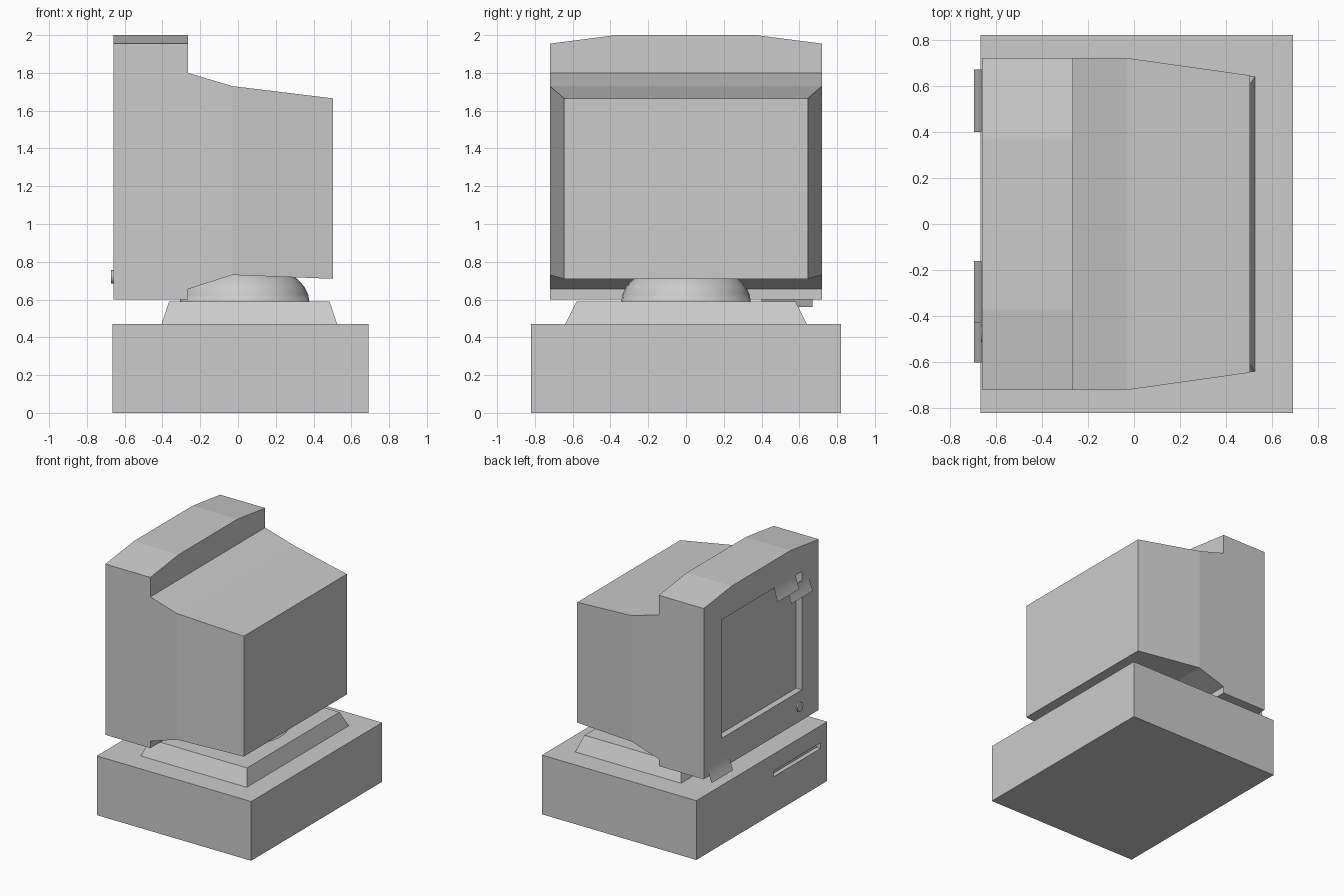
import bpy, bmesh
from math import pi
from mathutils import Vector

cube = bpy.data.objects.get("Cube")
if cube:
    bpy.data.objects.remove(cube, do_unlink=True)

grey = bpy.data.materials.new("light_grey")
grey.use_nodes = True
COLOUR = (0.6, 0.6, 0.6, 1)
grey.diffuse_color = COLOUR
grey.node_tree.nodes["Principled BSDF"].inputs["Base Color"].default_value = COLOUR


def finish(name, bm):
    mesh = bpy.data.meshes.new(name)
    bm.to_mesh(mesh)
    bm.free()
    obj = bpy.data.objects.new(name, mesh)
    bpy.context.collection.objects.link(obj)
    mesh.materials.append(grey)
    return obj


def loft(name, first, second):
    """Closed solid between two matching outlines."""
    bm = bmesh.new()
    a = [bm.verts.new(p) for p in first]
    b = [bm.verts.new(p) for p in second]
    bm.faces.new(a)
    bm.faces.new(b)
    for i in range(len(a)):
        j = (i + 1) % len(a)
        bm.faces.new((a[i], a[j], b[j], b[i]))
    bmesh.ops.recalc_face_normals(bm, faces=bm.faces)
    return finish(name, bm)


def rectangle(x0, x1, y, z):
    return [(x0, -y, z), (x1, -y, z), (x1, y, z), (x0, y, z)]


def box(name, x, y, z):
    return loft(name, *[[(x[0], y[0], h), (x[1], y[0], h), (x[1], y[1], h), (x[0], y[1], h)]
                        for h in z])


def cut(target, cutter):
    mod = target.modifiers.new("recess", "BOOLEAN")
    mod.operation = "DIFFERENCE"
    mod.solver = "EXACT"
    mod.object = cutter
    bpy.context.view_layer.objects.active = target
    bpy.ops.object.modifier_apply(modifier=mod.name)
    bpy.data.objects.remove(cutter, do_unlink=True)


# Computer case with a disk slot
case = loft("computer_case", rectangle(-0.665, 0.69, 0.82, 0), rectangle(-0.665, 0.69, 0.82, 0.47))
cut(case, box("slot_cutter", (-0.8, -0.63), (-0.735, -0.145), (0.29, 0.335)))

# Sloped plinth and flattened swivel dome
loft("stand_plinth", rectangle(-0.405, 0.525, 0.64, 0.47), rectangle(-0.365, 0.485, 0.58, 0.59))

bm = bmesh.new()
bmesh.ops.create_uvsphere(bm, u_segments=32, v_segments=16, radius=1)
bmesh.ops.bisect_plane(bm, geom=bm.verts[:] + bm.edges[:] + bm.faces[:],
                       plane_co=(0, 0, 0), plane_no=(0, 0, 1), clear_inner=True)
bmesh.ops.scale(bm, vec=(0.343, 0.343, 0.21), verts=bm.verts)
bmesh.ops.translate(bm, vec=(0.035, 0, 0.587), verts=bm.verts)
for face in bm.faces:
    face.smooth = True
finish("swivel_dome", bm)

# Front housing with a hooded top and a recessed screen
outline = [(-0.72, 0.6), (0.72, 0.6), (0.72, 1.955), (0.37, 2.0), (-0.37, 2.0), (-0.72, 1.955)]
housing = loft("screen_housing", *[[(x, y, z) for y, z in outline] for x in (-0.66, -0.265)])
cut(housing, box("screen_cutter", (-0.8, -0.61), (-0.51, 0.49), (0.84, 1.78)))

# Tapered rear housing
side = [(-0.265, 0.655, 0.72), (-0.03, 0.73, 0.72), (0.503, 0.71, 0.645),
        (0.503, 1.665, 0.645), (-0.03, 1.73, 0.72), (-0.265, 1.8, 0.72)]
bm = bmesh.new()
rows = [[bm.verts.new((x, s * y, z)) for x, z, y in side] for s in (-1, 1)]
for i in range(len(side)):
    j = (i + 1) % len(side)
    bm.faces.new((rows[0][i], rows[0][j], rows[1][j], rows[1][i]))
for row in rows:
    bm.faces.new((row[0], row[1], row[4], row[5]))
    bm.faces.new(row[1:5])
bmesh.ops.recalc_face_normals(bm, faces=bm.faces)
finish("rear_housing", bm)

# Power button
bpy.ops.mesh.primitive_cylinder_add(vertices=24, radius=0.036, depth=0.04,
                                    location=(-0.652, -0.475, 0.72), rotation=(0, pi / 2, 0))
button = bpy.context.object
button.name = "power_button"
button.data.materials.append(grey)

# Paper notes stuck on the housing, curling outward at the bottom
for name, y, top in (("upper_note", -0.295, 1.79), ("overlapping_note", -0.465, 1.71),
                     ("lower_note", 0.535, 0.67)):
    bm = bmesh.new()
    rows = []
    for i in range(5):
        t = i / 4
        x, z = -0.662 - 0.032 * t ** 1.5, top - 0.11 * t
        rows.append([bm.verts.new((x, y + s * 0.135, z)) for s in (-1, 1)])
    for a, b in zip(rows, rows[1:]):
        face = bm.faces.new((a[0], a[1], b[1], b[0]))
        face.smooth = True
        face.normal_update()
        if face.normal.dot(Vector((-1, 0, 0))) < 0:
            face.normal_flip()
    finish(name, bm)
